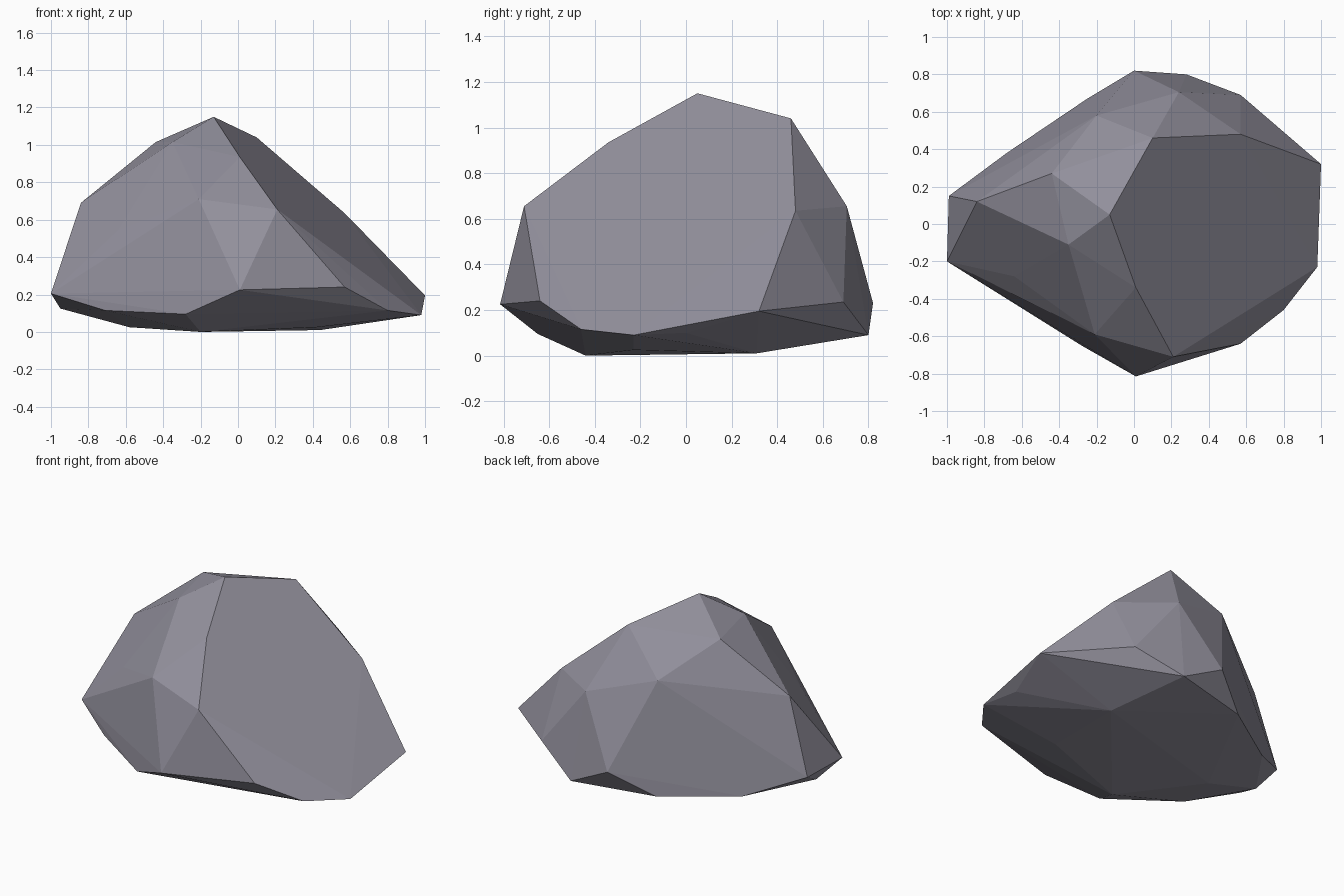
import bpy
import bmesh
from math import radians
from mathutils import Vector

default_cube = bpy.data.objects.get("Cube")
if default_cube:
    bpy.data.objects.remove(default_cube, do_unlink=True)


def make_material(name, colour):
    material = bpy.data.materials.new(name)
    material.use_nodes = True
    material.diffuse_color = colour
    for node in material.node_tree.nodes:
        if node.type == "BSDF_PRINCIPLED":
            node.inputs["Base Color"].default_value = colour
            node.inputs["Roughness"].default_value = 0.9
    return material


def make_boulder(name, corner_groups, material):
    """Wrap a chiselled, flat-faced stone tightly around its corners."""
    bm = bmesh.new()
    for group in corner_groups:
        for corner in group:
            bm.verts.new(Vector(corner))
    hull = bmesh.ops.convex_hull(bm, input=bm.verts[:])
    leftovers = hull["geom_interior"] + hull["geom_unused"]
    loose = {v for v in leftovers if isinstance(v, bmesh.types.BMVert)}
    bmesh.ops.delete(bm, geom=list(loose), context="VERTS")

    # Merge nearly level triangles into broad cleaved faces
    bmesh.ops.dissolve_limit(bm, angle_limit=radians(1.5),
                             verts=bm.verts[:], edges=bm.edges[:])
    bmesh.ops.recalc_face_normals(bm, faces=bm.faces[:])

    # Rest the stone on the ground
    lowest = min(v.co.z for v in bm.verts)
    bmesh.ops.translate(bm, verts=bm.verts[:], vec=(0, 0, -lowest))

    mesh = bpy.data.meshes.new(name)
    bm.to_mesh(mesh)
    bm.free()
    mesh.materials.append(material)
    boulder = bpy.data.objects.new(name, mesh)
    bpy.context.collection.objects.link(boulder)
    return boulder


# Rim of the large sloping cleft face, starting at the peak
slope = [
    (-.13, .05, 1.155), (.1, .46, 1.045), (.57, .48, .64), (1, .32, .2),
    (.98, -.23, .095), (.8, -.46, .12), (.57, -.64, .245),
    (.21, -.71, .66), (.01, -.34, .94), (.45, -.3, .54),
]
# Shoulders below the peak
shoulders = [
    (-.44, .27, 1.02), (-.35, -.11, 1.02), (-.84, .12, .695),
    (-.21, -.59, .715), (-.64, -.28, .55), (-.2, .58, .8),
    (-.68, .24, .67), (.24, .705, .66),
]
# Widest band around the sides
girth = [
    (-1, -.2, .21), (-.99, .15, .21), (-.55, -.47, .2),
    (.01, -.815, .23), (.57, .69, .24), (0, .82, .235),
]
# Undercut lower edge
undercut = [
    (-.95, 0, .13), (-.71, -.38, .12), (-.28, -.65, .1), (.28, .8, .095),
    (-.25, .67, .085), (-.68, .38, .09), (.68, .43, .14), (.92, 0, .105),
]
# Base
base = [
    (-.2, -.44, .005), (.44, .31, .015), (.42, -.23, .03), (-.58, 0, .03),
]

stone_grey = make_material("stone_grey", (0.29, 0.28, 0.335, 1))
make_boulder("boulder", [slope, shoulders, girth, undercut, base], stone_grey)
